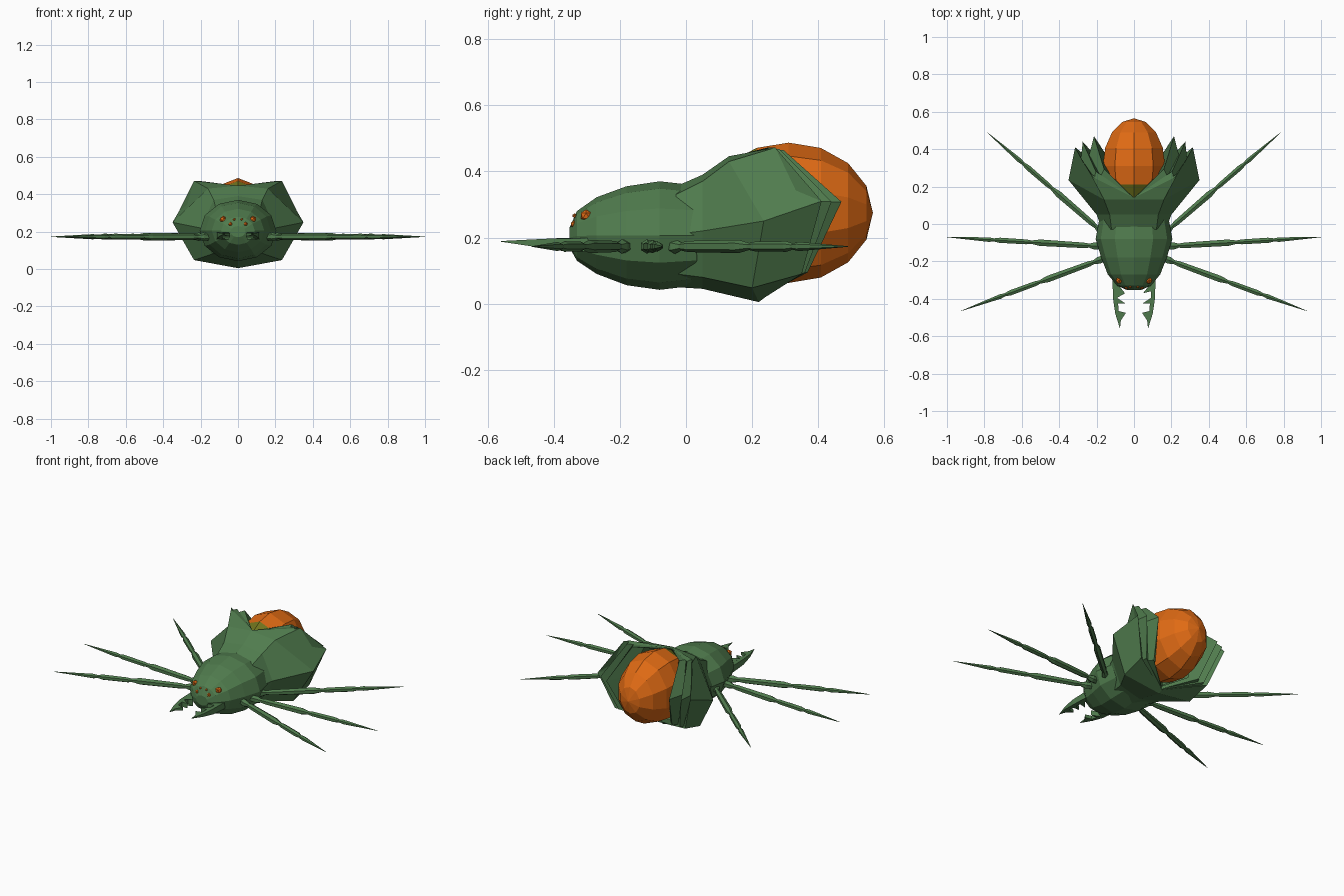
import bpy, bmesh, math
from mathutils import Vector

if "Cube" in bpy.data.objects:
    bpy.data.objects.remove(bpy.data.objects["Cube"])


def material(name, rgb):
    m = bpy.data.materials.new(name)
    m.diffuse_color = (*rgb, 1)
    m.use_nodes = True
    m.node_tree.nodes["Principled BSDF"].inputs["Base Color"].default_value = m.diffuse_color
    return m


GREEN = material("leaf green", (0.08, 0.2, 0.075))
ORANGE = material("orange", (0.74, 0.145, 0.007))
OLIVE = material("olive", (0.16, 0.17, 0.012))


def finish(name, bm, *mats):
    bmesh.ops.remove_doubles(bm, verts=bm.verts, dist=0.0005)
    bmesh.ops.recalc_face_normals(bm, faces=bm.faces)
    me = bpy.data.meshes.new(name)
    bm.to_mesh(me)
    bm.free()
    ob = bpy.data.objects.new(name, me)
    bpy.context.collection.objects.link(ob)
    for m in mats:
        me.materials.append(m)
    return ob


def loft(bm, rings, closed=True, caps=True):
    """Skin a list of equal-length point rings."""
    vs = [[bm.verts.new(p) for p in r] for r in rings]
    n = len(vs[0])
    for a, b in zip(vs, vs[1:]):
        for i in range(n if closed else n - 1):
            j = (i + 1) % n
            bm.faces.new((a[i], a[j], b[j], b[i]))
    if caps:
        bm.faces.new(vs[0])
        bm.faces.new(vs[-1])


# Head: faceted loft along y (y, half width, bottom, top)
bm = bmesh.new()
rings = []
for y, w, lo, hi in [(-.352, .04, .17, .23), (-.33, .09, .13, .28), (-.27, .14, .09, .322),
                     (-.18, .175, .056, .355), (-.08, .205, .042, .37),
                     (.03, .185, .055, .358), (.1, .12, .09, .32)]:
    rings.append([(w * math.cos(a), y, (lo + hi) / 2 + (hi - lo) / 2 * math.sin(a))
                  for a in [math.tau * k / 12 for k in range(12)]])
loft(bm, rings)
finish("head", bm, GREEN)

# Abdomen shell: half profile running top centre to bottom centre, then pleated rim
waist = [(0, -.03, .355), (.12, -.03, .33), (.17, -.03, .21), (.12, -.03, .09), (0, -.03, .05)]
neck = [(0, .05, .39), (.13, .05, .37), (.2, .05, .22), (.14, .05, .08), (0, .05, .045)]
wide = [(0, .13, .446), (.16, .13, .43), (.35, .235, .25), (.235, .2, .048), (0, .22, .005)]
rim = [(0, .14, .445), (.235, .27, .472), (.315, .41, .31), (.24, .35, .09), (0, .24, .02)]


def pleat(s, dy, dz=0.0):
    """Rim ring narrowed by s and pushed back by dy; the centre ends stay fixed."""
    out = []
    for i, (x, y, z) in enumerate(rim):
        k = (0, .4, 1, .3, 0)[i]
        out.append((x * s, y + dy * k, z + dz * (.25 - z)))
    return out


folds = [rim, pleat(.9, -.06), pleat(.87, .03, .02), pleat(.76, -.04, .04),
         pleat(.68, .06, .03), pleat(.5, -.08, .1)]
bm = bmesh.new()
for side in (1, -1):
    loft(bm, [[(x * side, y, z) for x, y, z in r] for r in [waist, neck, wide] + folds],
         closed=False, caps=False)
finish("abdomen_shell", bm, GREEN)

# Abdomen bulb with an olive front end
bm = bmesh.new()
bmesh.ops.create_uvsphere(bm, u_segments=10, v_segments=8, radius=1)
for v in bm.verts:
    x, y, z = v.co
    v.co = (x * .175, .31 + z * .255, .275 + y * .212)
bulb = finish("abdomen_bulb", bm, ORANGE, OLIVE)
for p in bulb.data.polygons:
    if p.center.y < .22:
        p.material_index = 1

# Eyes
for side, label in ((1, "right"), (-1, "left")):
    for size, r, p in [("large", .019, (.08, -.302, .266)), ("medium", .012, (.04, -.338, .24)),
                       ("small", .007, (.02, -.337, .266))]:
        bm = bmesh.new()
        bmesh.ops.create_icosphere(bm, subdivisions=1, radius=r)
        bmesh.ops.translate(bm, verts=bm.verts, vec=(p[0] * side, p[1], p[2]))
        finish(f"{size}_eye_{label}", bm, ORANGE)

# Legs: straight tapered joints (fraction along the leg, half width)
joints = [[(0, .018), (.05, .022), (.085, .012)],
          [(.08, .012), (.12, .017), (.40, .020), (.46, .010)],
          [(.45, .010), (.49, .015), (.66, .016), (.70, .009)],
          [(.69, .009), (.73, .014), (1, .001)]]
for side, label in ((1, "right"), (-1, "left")):
    for name, a, b in [("front", (.15, -.18), (.925, -.465)), ("middle", (.17, -.12), (1, -.07)),
                       ("rear", (.15, -.06), (.785, .49))]:
        start = Vector((a[0] * side, a[1], .173))
        end = Vector((b[0] * side, b[1], .173))
        across = (end - start).normalized().cross(Vector((0, 0, 1)))
        bm = bmesh.new()
        for seg in joints:
            loft(bm, [[start.lerp(end, t) + across * w * math.cos(q)
                       + Vector((0, 0, w * math.sin(q)))
                       for q in [math.tau * (k + .5) / 6 for k in range(6)]] for t, w in seg])
        finish(f"{name}_leg_{label}", bm, GREEN)

# Mandibles: toothed plates
outline = [(.1, -.22), (.115, -.3), (.112, -.4), (.1, -.48), (.075, -.56), (.07, -.515),
           (.043, -.475), (.082, -.465), (.085, -.425), (.045, -.425), (.09, -.395),
           (.09, -.36), (.048, -.37), (.085, -.325), (.08, -.22)]
for side, label in ((1, "right"), (-1, "left")):
    bm = bmesh.new()
    # plates thin out toward the tip
    loft(bm, [[(x * side, y, .178 + s * .02 * min(1, (y + .57) / .2) + max(0, -y - .35) * .05)
               for x, y in outline] for s in (-1, 1)])
    bmesh.ops.triangulate(bm, faces=[f for f in bm.faces if len(f.verts) > 4])
    finish(f"mandible_{label}", bm, GREEN)
